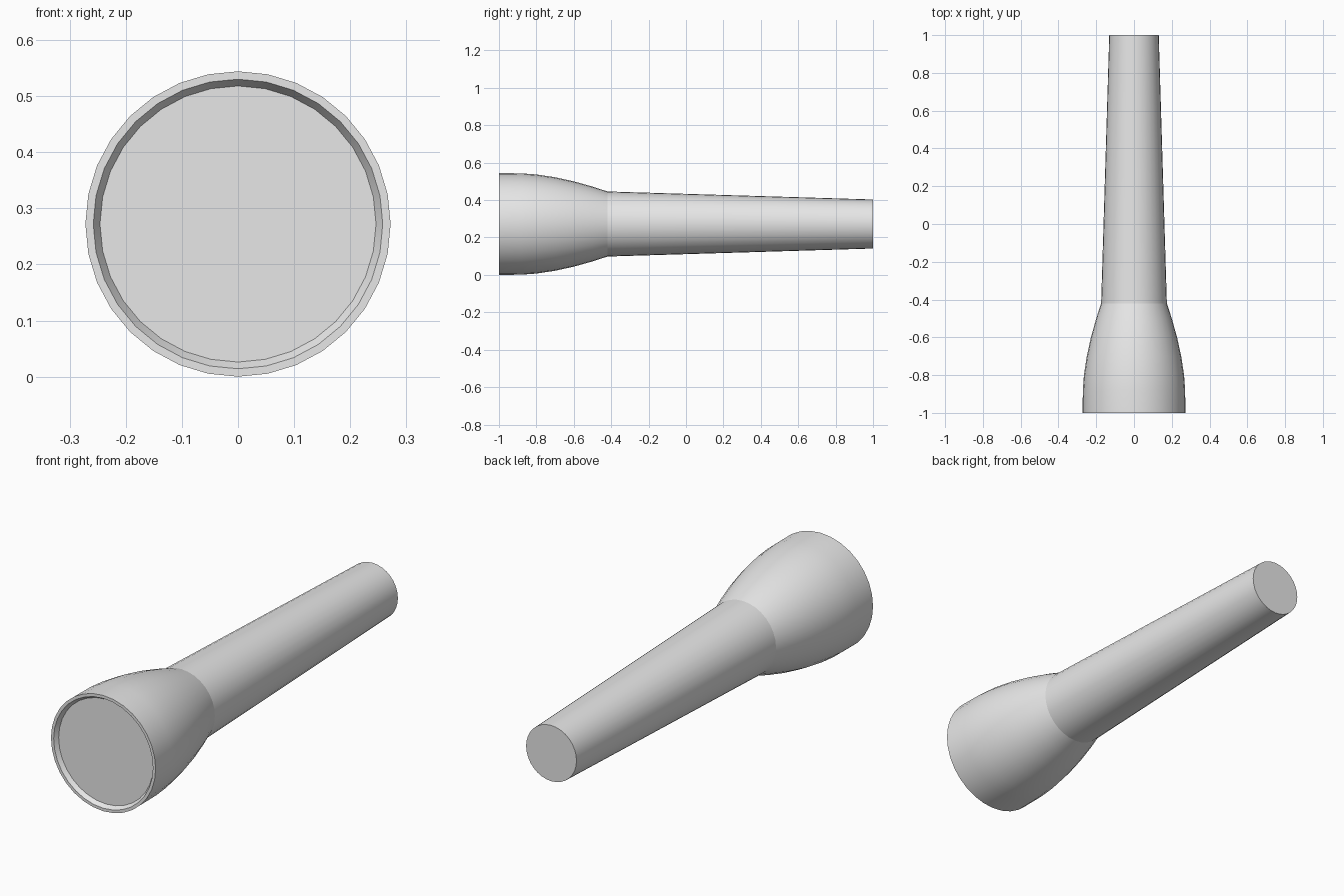
import bpy, bmesh, math

cube = bpy.data.objects.get("Cube")
if cube:
    bpy.data.objects.remove(cube, do_unlink=True)

SIDES = 32
AXIS_Z = 0.272

grey = bpy.data.materials.new("light_grey")
grey.use_nodes = True
colour = (0.8, 0.8, 0.8, 1)
grey.diffuse_color = colour
grey.node_tree.nodes["Principled BSDF"].inputs["Base Color"].default_value = colour


def lathe(name, profile, cap_start=False, cap_end=False):
    """Turn (y, radius) points about the long axis, with optional end caps."""
    bm = bmesh.new()
    rings = []
    for y, r in profile:
        angles = [2 * math.pi * i / SIDES for i in range(SIDES)]
        rings.append([bm.verts.new((r * math.sin(a), y, r * math.cos(a))) for a in angles])
    for a, b in zip(rings, rings[1:]):
        for i in range(SIDES):
            j = (i + 1) % SIDES
            bm.faces.new((a[i], a[j], b[j], b[i]))
    if cap_start:
        bm.faces.new(rings[0][::-1])
    if cap_end:
        bm.faces.new(rings[-1])
    bm.normal_update()
    mesh = bpy.data.meshes.new(name)
    bm.to_mesh(mesh)
    bm.free()
    mesh.materials.append(grey)
    obj = bpy.data.objects.new(name, mesh)
    obj.location.z = AXIS_Z
    bpy.context.collection.objects.link(obj)
    bpy.ops.object.select_all(action="DESELECT")
    obj.select_set(True)
    bpy.context.view_layer.objects.active = obj
    bpy.ops.object.shade_smooth_by_angle(angle=math.radians(30))
    return obj


# Flared head with rim and recessed lens
lathe("head", [(-0.98, 0.246), (-1, 0.258), (-1, 0.272), (-0.88, 0.271),
               (-0.8, 0.265), (-0.7, 0.25), (-0.6, 0.228), (-0.5, 0.2),
               (-0.42, 0.174)], cap_start=True)

# Tapered handle with flat butt
lathe("handle", [(-0.42, 0.174), (1, 0.131)], cap_end=True)

# Make every face point outward
for name in ("head", "handle"):
    mesh = bpy.data.objects[name].data
    bm = bmesh.new()
    bm.from_mesh(mesh)
    bmesh.ops.recalc_face_normals(bm, faces=bm.faces)
    # The open end makes direction ambiguous, so check the flat cap
    cap = max(bm.faces, key=lambda f: len(f.verts))
    outward = -1 if name == "head" else 1
    if cap.normal.y * outward < 0:
        bmesh.ops.reverse_faces(bm, faces=bm.faces)
    bm.to_mesh(mesh)
    bm.free()
